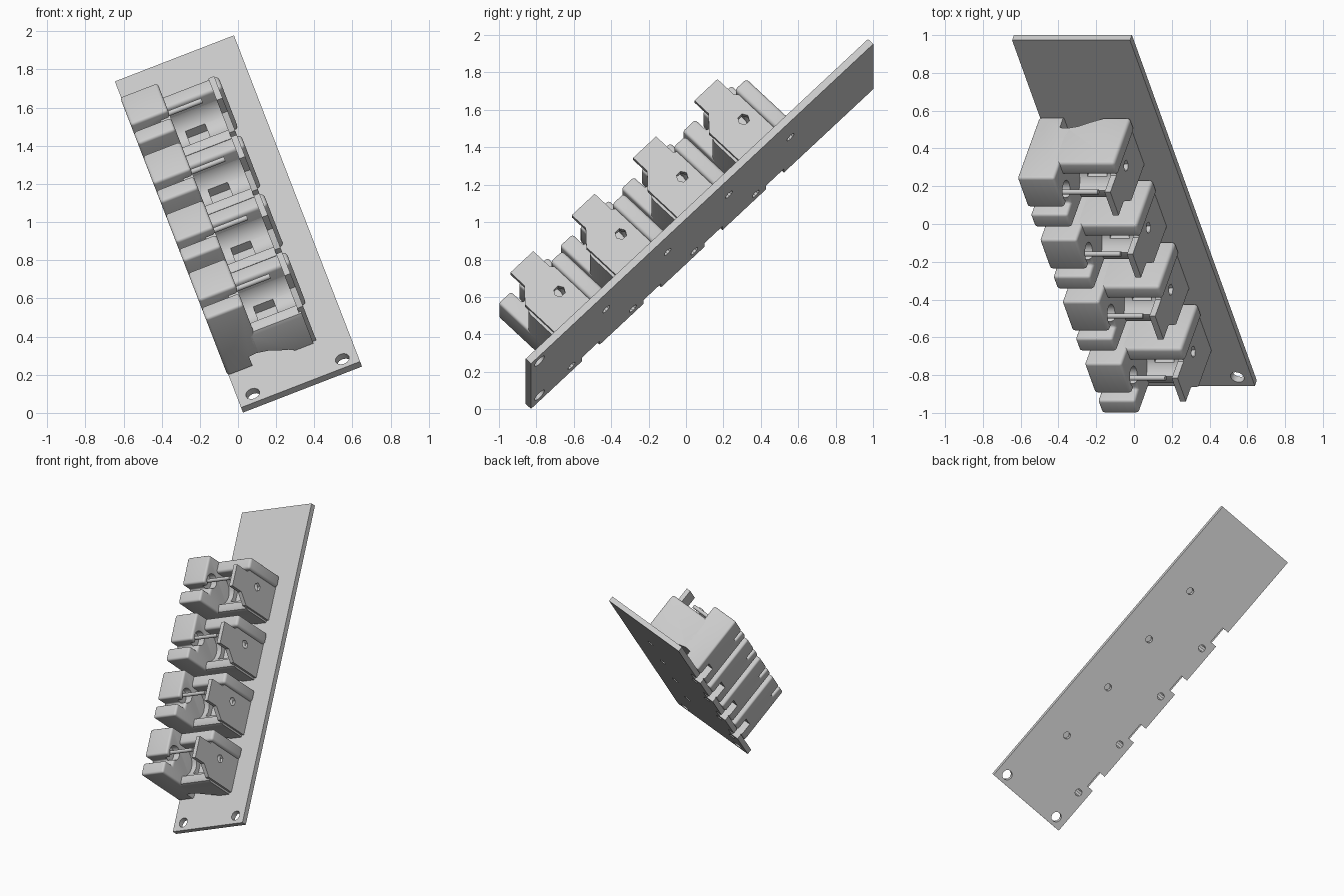
import bpy, bmesh, math
from mathutils import Vector, Matrix

if "Cube" in bpy.data.objects:
    bpy.data.objects.remove(bpy.data.objects["Cube"])

# Tilted frame: u across the plate, v along it, n out of it
U = Vector((0.933, 0, 0.361)).normalized()
V = Vector((-0.2556, 0.7066, 0.6599))
V = (V - U * V.dot(U)).normalized()
N = U.cross(V)
FRAME = Matrix.Translation((0.016, -0.857, 0.028)) @ Matrix((U, V, N)).transposed().to_4x4()
PITCH, COUNT = 0.4645, 4
W, L, T = 0.669, 2.59, 0.04


def link(name, bm):
    bmesh.ops.recalc_face_normals(bm, faces=bm.faces)
    me = bpy.data.meshes.new(name)
    bm.to_mesh(me)
    bm.free()
    ob = bpy.data.objects.new(name, me)
    bpy.context.collection.objects.link(ob)
    return ob


def prism(bm, pts, a, b, axis=0):
    """Extrude a 2D profile from a to b along u (0), v (1) or n (2)."""
    def place(p, t):
        c = list(p)
        c.insert(axis, t)
        return c
    f = bm.faces.new([bm.verts.new(place(p, a)) for p in pts])
    new = bmesh.ops.extrude_face_region(bm, geom=[f])["geom"]
    off = [0, 0, 0]
    off[axis] = b - a
    bmesh.ops.translate(bm, vec=off, verts=[g for g in new if isinstance(g, bmesh.types.BMVert)])


def ring(cx, cy, r, n):
    return [(cx + r * math.cos(2 * math.pi * i / n), cy + r * math.sin(2 * math.pi * i / n)) for i in range(n)]


def rect(x0, y0, x1, y1):
    return [(x0, y0), (x1, y0), (x1, y1), (x0, y1)]


def part(name, shapes, bevel=0, cuts=()):
    """Make a part, round its edges, subtract cutters and bake the mesh."""
    bm = bmesh.new()
    for s in shapes:
        prism(bm, *s)
    ob = link(name, bm)
    if bevel:
        m = ob.modifiers.new("round", "BEVEL")
        m.width, m.segments, m.limit_method = bevel, 4, "ANGLE"
        m.angle_limit = math.radians(40)
    cutters = []
    for c in cuts:
        bm = bmesh.new()
        prism(bm, *c)
        k = link("cutter", bm)
        k.hide_render = True
        cutters.append(k)
        m = ob.modifiers.new("cut", "BOOLEAN")
        m.operation, m.object, m.solver = "DIFFERENCE", k, "EXACT"
    dg = bpy.context.evaluated_depsgraph_get()
    me = bpy.data.meshes.new_from_object(ob.evaluated_get(dg))
    ob.modifiers.clear()
    ob.data = me
    for k in cutters:
        bpy.data.objects.remove(k)
    bpy.context.view_layer.objects.active = ob
    bpy.ops.object.select_all(action="DESELECT")
    ob.select_set(True)
    bpy.ops.object.shade_smooth_by_angle(angle=math.radians(35))
    ob.matrix_world = FRAME
    return ob


# Base plate with corner holes, screw holes and edge notches
holes = [(ring(u, 0.065, 0.038, 12), -0.1, 0.1, 2) for u in (0.083, 0.587)]
for k in range(COUNT):
    d = k * PITCH
    holes += [(ring(0.433, 0.57 + d, 0.027, 10), -0.1, 0.1, 2),
              (ring(0.075, 0.307 + d, 0.027, 10), -0.1, 0.1, 2),
              (rect(-0.1, 0.385 + d, 0.055, 0.52 + d), -0.1, 0.1, 2)]
part("base_plate", [(rect(0, 0, W, L), -T, 0, 2)], cuts=holes)

# Arched tunnel under each holder, and its screw holes
arch = [(0.135, -0.05), (0.135, 0.08), (0.18, 0.085), (0.24, 0.07), (0.3, 0.04), (0.36, 0.015), (0.4, -0.05)]
tunnel = (arch, 0.1, 0.8, 1)
screws = [(ring(0.433, 0.57, 0.027, 10), -0.1, 0.12, 2), (ring(0.075, 0.307, 0.027, 10), -0.1, 0.12, 2)]

# Tall split column on the left
col = [(0.25, 0), (0.25, 0.457), (0.347, 0.457), (0.347, 0.37), (0.4, 0.37), (0.4, 0.457), (0.622, 0.457), (0.622, 0)]
column = part("split_column", [(col, -0.005, 0.205)], 0.016,
              [tunnel, screws[1], (rect(-0.1, 0.385, 0.055, 0.52), -0.1, 0.1, 2),
               (ring(0.446, 0.375, 0.055, 24), 0.15, 0.3)])

# Cradle: front bar, concave bowl and rear rise
bowl = [(0.42 + 0.112 * math.cos(a), 0.285 + 0.12 * math.sin(a))
        for a in (math.radians(200 + 160 * i / 14) for i in range(15))]
cradle_profile = [(0.25, 0), (0.25, 0.215), (0.257, 0.235), (0.275, 0.244)] + bowl + [(0.535, 0.33), (0.6, 0.33), (0.6, 0)]
cradle = part("cradle", [(cradle_profile, 0.18, 0.475)], 0, [tunnel, (rect(0.25, 0.36, 0.36, 0.48), 0.13, 0.3, 2)])

# Rounded rear wall
wall = part("rear_wall", [(rect(0.16, 0.53, 0.515, 0.622), 0, 0.345, 2)], 0.02, [tunnel, screws[0]])

# Side wing with six-sided hole
wing_profile = [(0.265, 0), (0.265, 0.27), (0.34, 0.35), (0.34, 0.455), (0.513, 0.455),
                (0.513, 0.33), (0.545, 0.3), (0.545, 0)]
wing = part("side_wing", [(wing_profile, 0.462, 0.495)], 0, [(ring(0.449, 0.193, 0.032, 6), 0.44, 0.6)])
wing_core = None

# Contact pin
pin = part("pin", [(ring(0.446, 0.386, 0.014, 16), 0.14, 0.39)])

# Repeat the holder along the plate
for ob in (column, cradle, wall, wing, pin):
    for k in range(1, COUNT):
        c = ob.copy()
        c.name = f"{ob.name}_{k + 1}"
        c.matrix_world = FRAME @ Matrix.Translation((0, k * PITCH, 0))
        bpy.context.collection.objects.link(c)
